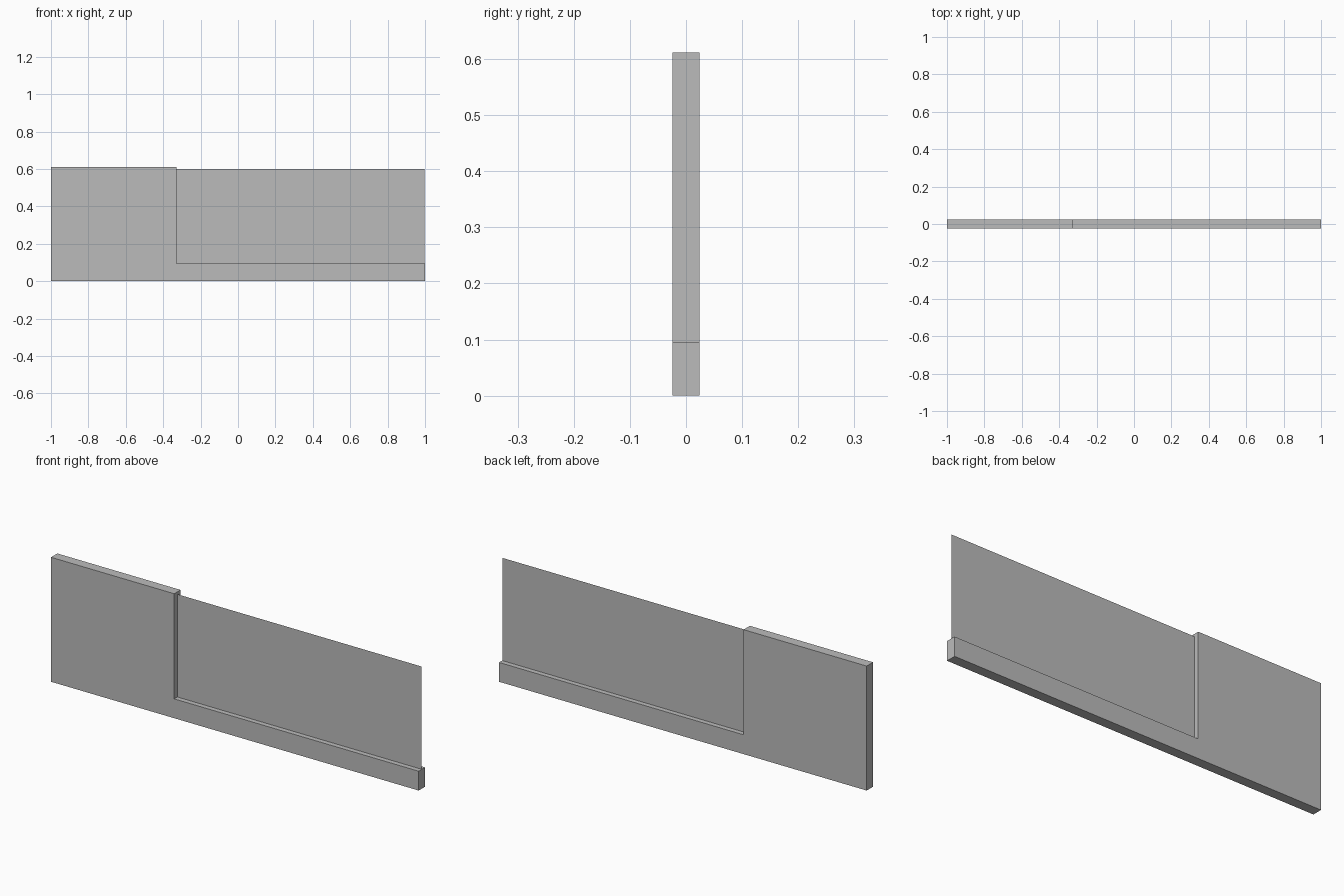
import bpy
import bmesh
from mathutils import Vector

cube = bpy.data.objects.get("Cube")
if cube:
    bpy.data.objects.remove(cube, do_unlink=True)

# Overall sizes
HALF_DEPTH = 0.0245
STEP_X = -0.33
RAIL_TOP = 0.095
SLAB_TOP = 0.612
PANEL_TOP = 0.6

# Plain grey finish
grey = bpy.data.materials.new("plain_grey")
grey.use_nodes = True
colour = (0.5, 0.5, 0.5, 1)
grey.diffuse_color = colour
grey.node_tree.nodes["Principled BSDF"].inputs["Base Color"].default_value = colour


def flat_part(name, outline, y, depth=0):
    """Make a face from an x-z outline and extrude it along y if it has depth."""
    bm = bmesh.new()
    face = bm.faces.new([bm.verts.new((x, y, z)) for x, z in outline])
    if depth:
        new = bmesh.ops.extrude_face_region(bm, geom=[face])["geom"]
        verts = [v for v in new if isinstance(v, bmesh.types.BMVert)]
        bmesh.ops.translate(bm, verts=verts, vec=Vector((0, depth, 0)))
        bmesh.ops.recalc_face_normals(bm, faces=bm.faces)
    mesh = bpy.data.meshes.new(name)
    bm.to_mesh(mesh)
    bm.free()
    mesh.materials.append(grey)
    obj = bpy.data.objects.new(name, mesh)
    bpy.context.collection.objects.link(obj)
    return obj


# L-shaped wall: tall block at one end, low rail along the rest
flat_part("wall_and_rail",
          [(-1, 0), (1, 0), (1, RAIL_TOP), (STEP_X, RAIL_TOP),
           (STEP_X, SLAB_TOP), (-1, SLAB_TOP)],
          -HALF_DEPTH, 2 * HALF_DEPTH)

# Thin sheet standing on the middle of the rail
flat_part("thin_panel",
          [(STEP_X, RAIL_TOP), (0.997, RAIL_TOP),
           (0.997, PANEL_TOP), (STEP_X, PANEL_TOP)], 0)
